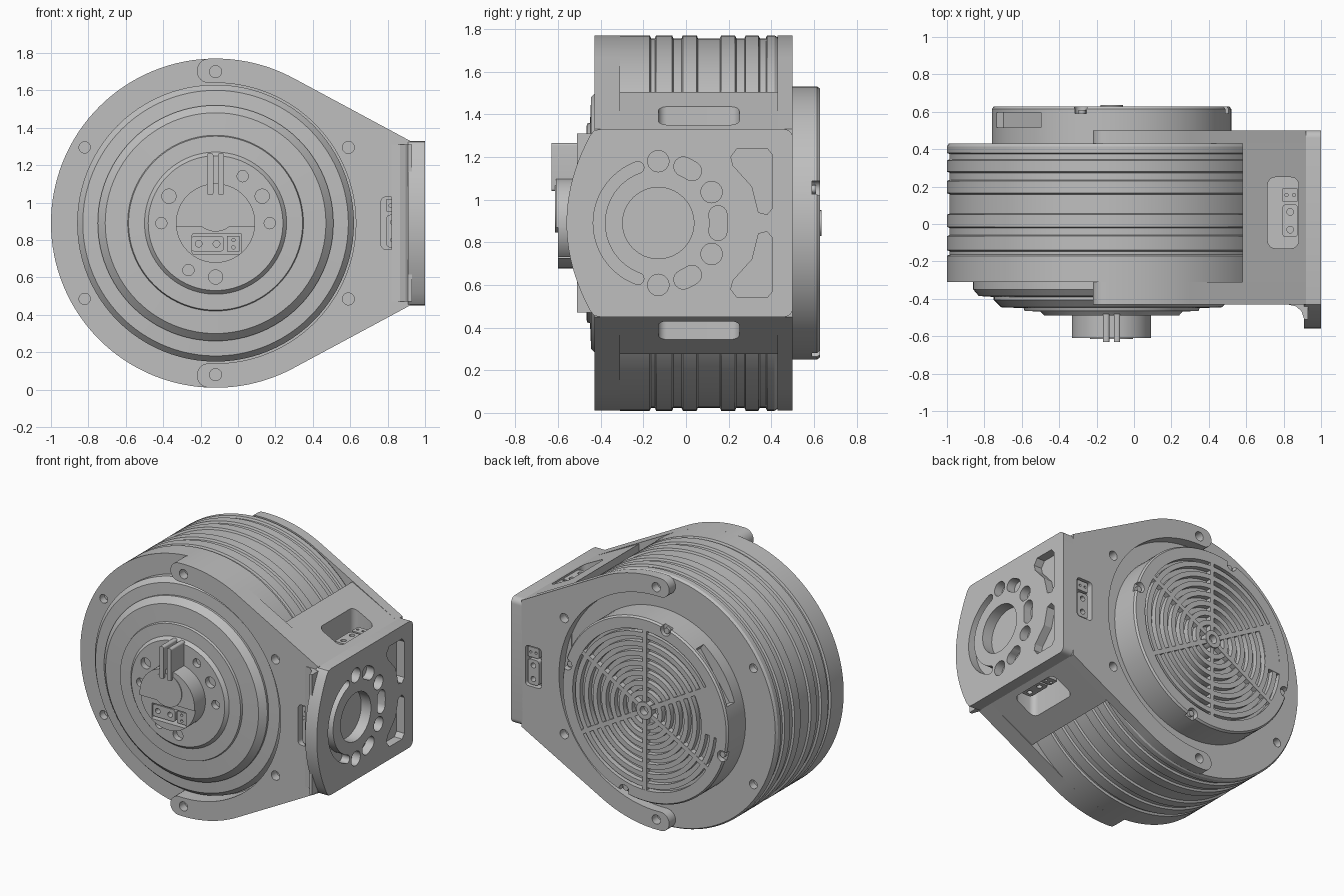
import bpy, bmesh
from math import sin, cos, pi, radians

if "Cube" in bpy.data.objects:
    bpy.data.objects.remove(bpy.data.objects["Cube"])

CX, CZ, R = -0.12, 0.89, 0.88      # motor axis and outer radius
GREY = (0.52, 0.52, 0.52, 1)
metal = bpy.data.materials.new("plain grey")
metal.use_nodes = True
metal.diffuse_color = GREY
metal.node_tree.nodes["Principled BSDF"].inputs["Base Color"].default_value = GREY
parts = []


def finish(name, bm):
    bmesh.ops.recalc_face_normals(bm, faces=bm.faces)
    mesh = bpy.data.meshes.new(name)
    bm.to_mesh(mesh)
    bm.free()
    mesh.materials.append(metal)
    ob = bpy.data.objects.new(name, mesh)
    bpy.context.collection.objects.link(ob)
    parts.append(ob)
    return ob


def prism(name, pts, axis, lo, hi):
    """Extrude a 2D outline along an axis."""
    place = {"x": lambda a, b, c: (c, a, b), "y": lambda a, b, c: (a, c, b),
             "z": lambda a, b, c: (a, b, c)}[axis]
    bm = bmesh.new()
    low = [bm.verts.new(place(a, b, lo)) for a, b in pts]
    top = [bm.verts.new(place(a, b, hi)) for a, b in pts]
    bm.faces.new(low)
    bm.faces.new(top)
    for i in range(len(pts)):
        j = (i + 1) % len(pts)
        bm.faces.new((low[i], low[j], top[j], top[i]))
    return finish(name, bm)


def lathe(name, profile, closed=False, n=96):
    """Revolve (radius, y) points around the motor axis."""
    bm = bmesh.new()
    rings = [[bm.verts.new((CX + r * cos(2 * pi * i / n), y, CZ + r * sin(2 * pi * i / n)))
              for i in range(n)] for r, y in profile]
    pairs = list(zip(rings, rings[1:]))
    if closed:
        pairs.append((rings[-1], rings[0]))
    else:
        bm.faces.new(rings[0])
        bm.faces.new(rings[-1])
    for a, b in pairs:
        for i in range(n):
            j = (i + 1) % n
            bm.faces.new((a[i], a[j], b[j], b[i]))
    return finish(name, bm)


def arc(a, b, r, start, end, n=24):
    angles = [radians(start + (end - start) * i / n) for i in range(n + 1)]
    return [(a + r * cos(t), b + r * sin(t)) for t in angles]


def circle(a, b, r, n=32):
    return arc(a, b, r, 0, 360, n)[:-1]


def rounded(a0, a1, b0, b1, r):
    return (arc(a1 - r, b1 - r, r, 0, 90, 6) + arc(a0 + r, b1 - r, r, 90, 180, 6)
            + arc(a0 + r, b0 + r, r, 180, 270, 6) + arc(a1 - r, b0 + r, r, 270, 360, 6))


def band(a, b, r0, r1, start, end):
    """Curved strip with round ends."""
    m, h = (r0 + r1) / 2, (r1 - r0) / 2
    e, s = radians(end), radians(start)
    return (arc(a, b, r1, start, end, 48)
            + arc(a + m * cos(e), b + m * sin(e), h, end, end + 180, 10)[1:-1]
            + arc(a, b, r0, end, start, 48)
            + arc(a + m * cos(s), b + m * sin(s), h, start + 180, start + 360, 10)[1:-1])


def cut(ob, cutters):
    for c in cutters:
        mod = ob.modifiers.new("cut", "BOOLEAN")
        mod.operation, mod.solver, mod.object = "DIFFERENCE", "EXACT", c
    dg = bpy.context.evaluated_depsgraph_get()
    mesh = bpy.data.meshes.new_from_object(ob.evaluated_get(dg))
    ob.modifiers.clear()
    ob.data = mesh
    for c in cutters:
        parts.remove(c)
        bpy.data.objects.remove(c)


def mirror_z(pts):
    return [(a, 2 * CZ - b) for a, b in pts]


# Ribbed motor housing
grooves = [(-.17, -.14), (-.065, -.015), (.05, .165), (.23, .28), (.34, .38)]
profile = [(R, -.31)]
for g0, g1 in grooves:
    profile += [(R, g0), (R - .014, g0 + .006), (R - .014, g1 - .006), (R, g1)]
body = lathe("motor_housing", profile + [(R, .415), (R - .01, .43)], n=128)
dz = .405
cut(body, [prism("hole", circle(-.82, CZ + s * dz, .03), "y", y - .05, y + .05)
           for s in (-1, 1) for y in (-.31, .43)])

# Front and back bracket plates, open on the motor's free side
EDGE = 61.6


def plate(name, lo, hi, face, inner):
    m, h = (R + inner) / 2, (R - inner) / 2
    end = 92.5
    tip = arc(CX + m * cos(radians(end)), CZ + m * sin(radians(end)), h, end, end + 180, 12)
    upper = [(.92, 1.33)] + arc(CX, CZ, R, EDGE, end, 20) + tip[1:-1]
    pts = upper + arc(CX, CZ, inner, end, -end, 80) + mirror_z(upper)[::-1]
    ob = prism(name, pts, "y", lo, hi)
    spots = [(CX, CZ + .81), (CX, CZ - .81), (.59, CZ + dz), (.59, CZ - dz)]
    holes = [prism("hole", circle(x, z, .032), "y", face - .06, face + .06) for x, z in spots]
    holes.append(prism("port", rounded(.765, .89, .75, 1.03, .025), "y", face - .05, face + .05))
    cut(ob, holes)


plate("front_plate", -.43, -.31, -.43, .75)
plate("back_plate", .43, .50, .50, .75)

# Bracket block joining the plates, with a pocket above and below
block_top = [(.58, 1.505), (.92, 1.33)]
block = prism("bracket_block", block_top + mirror_z(block_top)[::-1], "y", -.315, .435)
pocket = rounded(.715, .88, -.13, .25, .04)
cut(block, [prism("pocket", pocket, "z", 1.25, 1.6), prism("pocket", pocket, "z", .2, .53)])

# End cap with bowed front edge
bow = [(-.56 + .11 * (i / 10) ** 2, CZ + .041 * i) for i in range(-10, 11)]
outline = (bow + [(-.43, 1.325), (-.40, 1.33)] + arc(.46, 1.29, .04, 90, 0, 6)
           + arc(.46, .49, .04, 0, -90, 6) + [(-.40, .45), (-.43, .455)])
cap = prism("end_cap", outline, "x", .91, 1.0)
HY = -.13
window = [(.21, 1.20), (.24, 1.24), (.38, 1.24), (.405, 1.21), (.405, .96),
          (.38, .93), (.34, .94), (.31, 1.06), (.22, 1.16)]
shapes = [band(HY, CZ, .25, .305, 110, 250), window, mirror_z(window),
          circle(HY, CZ + .29, .05), circle(HY, CZ - .29, .05),
          circle(.12, 1.035, .05), circle(.12, .745, .05),
          band(HY, CZ, .24, .325, -8, 8),
          band(HY, CZ, .245, .335, 57, 66), band(HY, CZ, .245, .335, -66, -57)]
cutters = [prism("slot", s, "x", .94, 1.1) for s in shapes]
cutters.append(prism("bore", circle(HY, CZ, .167, 64), "x", .925, 1.1))
cut(cap, cutters)
prism("cap_fillet", [(.82, -.42), (.82, -.43), (.865, -.44), (.895, -.465), (.91, -.51),
                     (.93, -.51), (.93, -.42)], "z", .47, 1.31)


# Two-pin power plug with a small signal plug beside it
def plug(name, axis, lo, hi, v, u=.835, sideways=False):
    turn = (lambda p: [(v + b - .0, u + a) for a, b in p]) if sideways else \
        (lambda p: [(u + a, v + b) for a, b in p])
    big = prism(name + "_power_plug", turn(rounded(-.042, .042, -.13, .045, .02)), axis, lo, hi)
    small = prism(name + "_signal_plug", turn(rounded(-.042, .042, .06, .13, .006)), axis, lo, hi)
    deep = (lo - .02, hi + .02)
    cut(big, [prism("pin", turn(circle(0, b, .018, 16)), axis, *deep) for b in (-.09, .005)])
    cut(small, [prism("pin", turn(circle(a, .095, .009, 12)), axis, *deep) for a in (-.02, .02)])


plug("front", "y", -.42, -.33, CZ)
plug("back", "y", .44, .49, CZ)
plug("top", "z", 1.24, 1.34, .06)
plug("bottom", "z", .44, .54, .06)

# Stepped output rotor
rotor = lathe("output_rotor", [(.74, -.30), (.74, -.35), (.71, -.385), (.63, -.39), (.63, -.405),
                               (.59, -.445), (.47, -.45), (.465, -.465), (.38, -.468),
                               (.36, -.49)])
spots = [(t, .288, .038) for t in (30, 150, 270)] + [(t, .29, .03) for t in (0, 60, 180, 240)]
cut(rotor, [prism("hole", circle(CX + r * cos(radians(t)), CZ + r * sin(radians(t)), s), "y",
                  -.6, -.45) for t, r, s in spots])

# Output hub with a centre post, split key and plug opening
hub = prism("output_hub", circle(CX, CZ, .212, 64), "y", -.61, -.47)
cut(hub, [prism("step", rounded(-.4, .2, .6, .87, .002), "y", -.7, -.60),
          prism("opening", rounded(-.245, .02, .725, .835, .01), "y", -.7, -.53)])
prism("centre_post", circle(CX, .96, .115, 40), "y", -.615, -.5)
for s in (-1, 1):
    prism("split_key", rounded(CX + s * .029 - .017, CX + s * .029 + .017, 1.04, 1.265, .012),
          "y", -.63, -.48)
plug("hub", "y", -.585, -.52, CX, .78, True)

# Rear fan cover with screw notches and a side terminal slot
cover = lathe("fan_cover", [(.64, .42), (.64, .615), (.63, .628), (.555, .628), (.555, .59)])
notches = []
for t in (15, 105, 195, 285):
    notches.append(prism("notch", circle(CX + .62 * cos(radians(t)), CZ + .62 * sin(radians(t)),
                                         .038, 16), "y", .59, .7))
side = [(CX + r * cos(radians(t)), CZ + r * sin(radians(t)))
        for r, t in ((.60, 126), (.75, 126), (.75, 164), (.60, 164))]
cut(cover, notches + [prism("terminal_slot", side, "y", .515, .595)])
for t in (15, 105, 195, 285):
    prism("cover_screw", circle(CX + .61 * cos(radians(t)), CZ + .61 * sin(radians(t)), .02, 16),
          "y", .58, .61)

# Fan grille of rings and spokes
for i in range(7):
    r = .10 + .067 * i
    lathe("grille_ring", [(r, .585), (r + .034, .585), (r + .034, .625), (r, .625)], closed=True)
lathe("grille_boss", [(.03, .58), (.06, .58), (.06, .635), (.03, .635)], closed=True, n=32)
for k in range(6):
    t = radians(30 + 60 * k)
    c, s = cos(t), sin(t)
    prism("grille_spoke", [(CX + r * c - w * s, CZ + r * s + w * c) for r, w in
                           ((.05, -.015), (.56, -.015), (.56, .015), (.05, .015))],
          "y", .585, .627)
prism("grille_panel", arc(CX, CZ, .556, 150, 185) + arc(CX, CZ, .44, 185, 150), "y", .585, .6265)

# Smooth curved surfaces, keep edges sharp
bpy.ops.object.select_all(action="DESELECT")
for ob in parts:
    ob.select_set(True)
bpy.context.view_layer.objects.active = parts[0]
bpy.ops.object.shade_smooth_by_angle(angle=radians(25))
